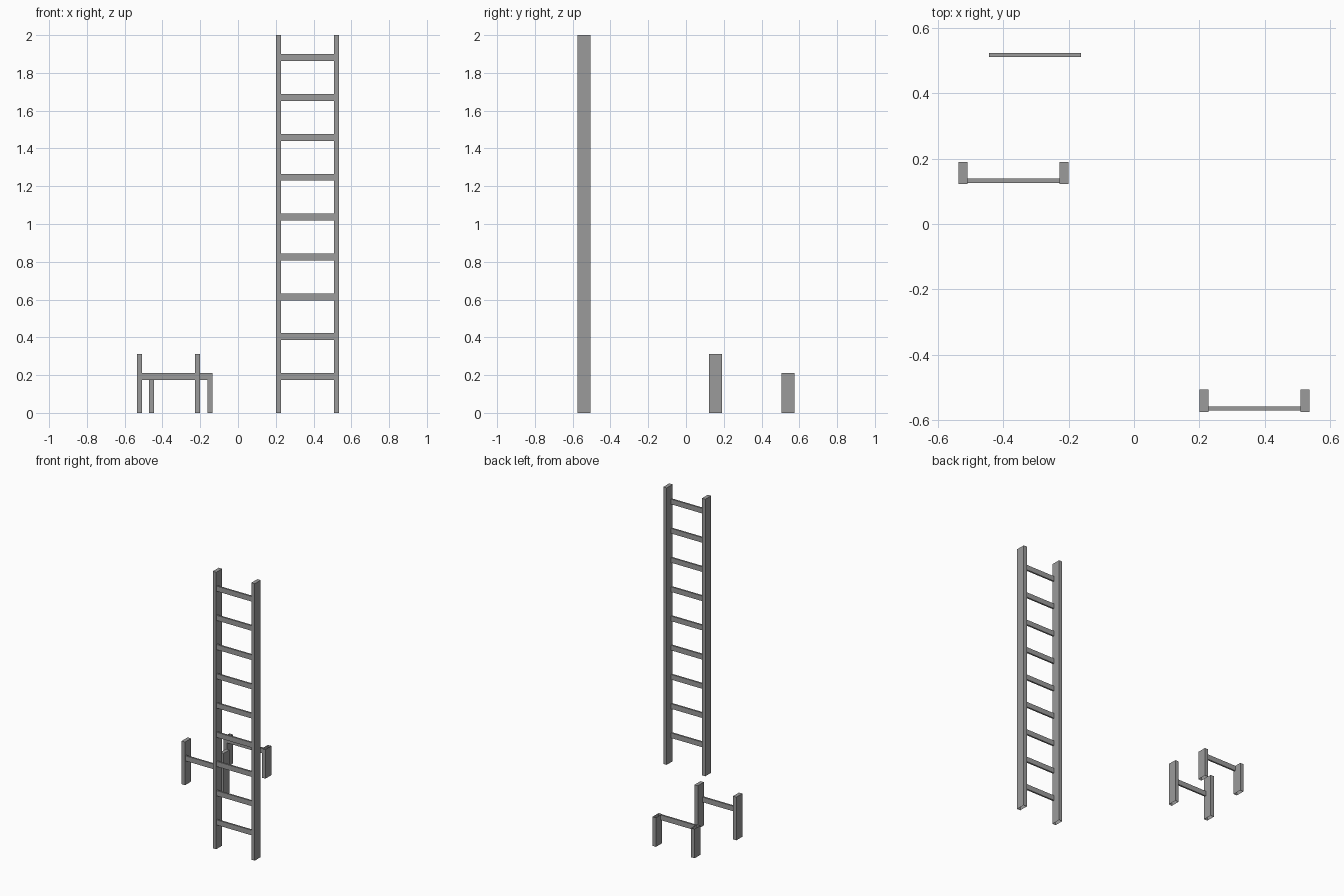
import bpy
import bmesh

cube = bpy.data.objects.get("Cube")
if cube:
    bpy.data.objects.remove(cube, do_unlink=True)

# Single flat grey
GREY = (0.33, 0.33, 0.33, 1.0)
grey = bpy.data.materials.new("plain grey")
grey.diffuse_color = GREY
grey.use_nodes = True
grey.node_tree.nodes["Principled BSDF"].inputs["Base Color"].default_value = GREY

WIDTH, POST, DEPTH = 0.335, 0.027, 0.068     # overall width, post section
RUNG_H, RUNG_D, INSET = 0.037, 0.0125, 0.004  # rung section and setback
STEP = 0.211                                  # rung spacing
TIP = 0.101                                   # post length above the last rung


def box(name, low, high, open_sides=()):
    """Axis-aligned box between two corners; can leave its ends open."""
    bm = bmesh.new()
    bmesh.ops.create_cube(bm, size=1)
    for v in bm.verts:
        v.co = [l + (c + 0.5) * (h - l) for c, l, h in zip(v.co, low, high)]
    bm.normal_update()
    drop = [f for f in bm.faces if round(f.normal.z) in open_sides]
    bmesh.ops.delete(bm, geom=drop, context='FACES_ONLY')
    mesh = bpy.data.meshes.new(name)
    bm.to_mesh(mesh)
    bm.free()
    mesh.materials.append(grey)
    obj = bpy.data.objects.new(name, mesh)
    bpy.context.collection.objects.link(obj)
    return obj


def ladder(name, cx, front, rungs, tip):
    """Two posts with rungs; a section without a tip is an open stacking module."""
    height = rungs * STEP + tip
    ends = (-1,) if tip else (-1, 1)
    half = WIDTH / 2
    # Side posts
    for side, x in (("right", cx - half), ("left", cx + half - POST)):
        box(f"{name}_{side}_post", (x, front, 0),
            (x + POST, front + DEPTH, height), ends)
    # Rungs between the posts
    y = front + INSET
    for i in range(rungs):
        top = (i + 1) * STEP
        box(f"{name}_rung_{i + 1}", (cx - half + POST, y, top - RUNG_H),
            (cx + half - POST, y + RUNG_D, top))


# Full ladder, top section and stacking middle section
ladder("full_ladder", 0.368, -0.574, 9, TIP)
ladder("top_section", -0.368, 0.122, 1, TIP)
ladder("middle_section", -0.303, 0.506, 1, 0)
